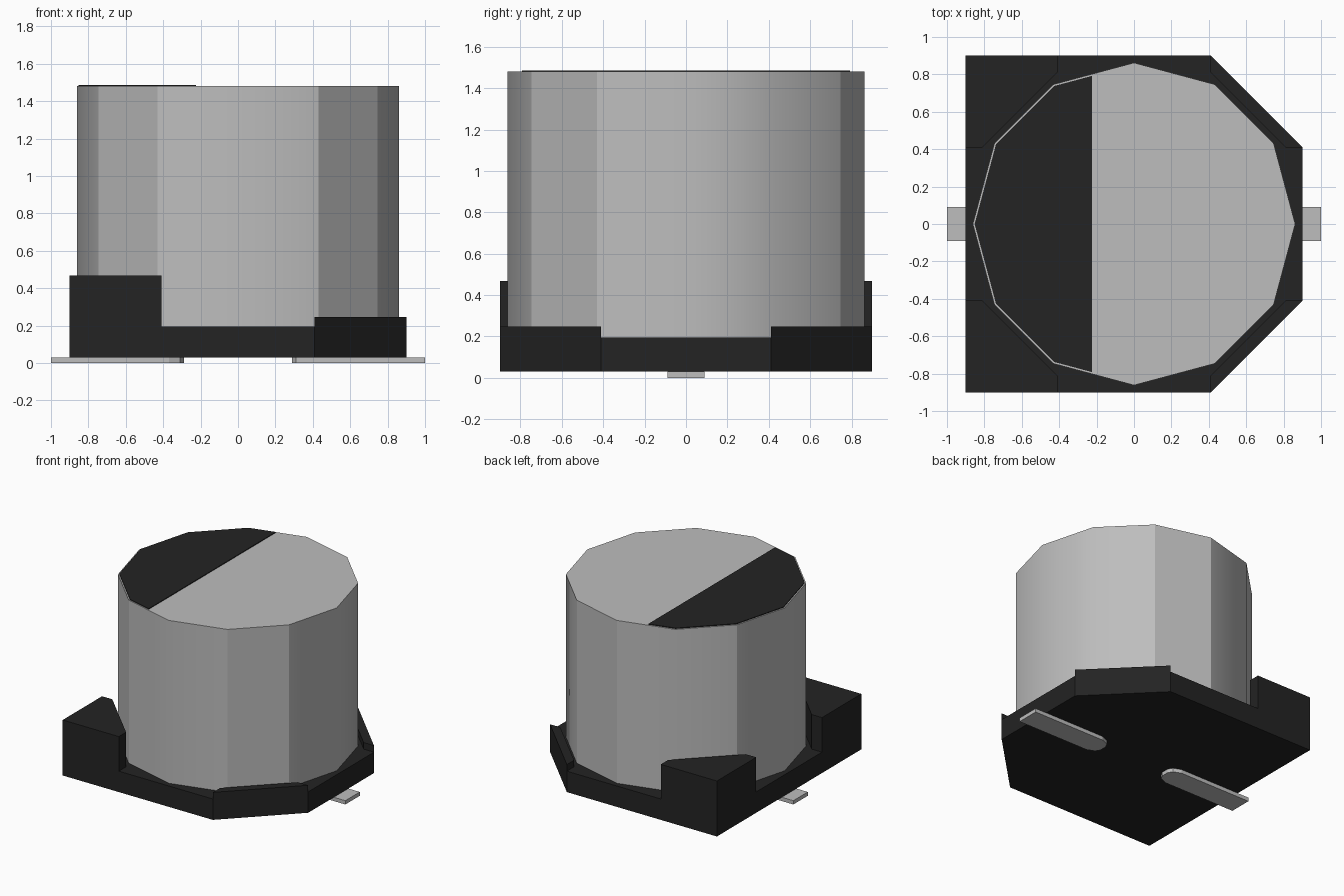
import bpy, bmesh, math

cube = bpy.data.objects.get("Cube")
if cube:
    bpy.data.objects.remove(cube, do_unlink=True)


def material(name, color):
    mat = bpy.data.materials.new(name)
    mat.use_nodes = True
    mat.diffuse_color = (*color, 1)
    mat.node_tree.nodes["Principled BSDF"].inputs["Base Color"].default_value = (*color, 1)
    return mat


METAL = material("light grey metal", (0.51, 0.51, 0.51))
BLACK = material("black plastic", (0.017, 0.017, 0.017))


def prism(name, outline, z0, z1, mat):
    """Extrude a flat outline from z0 up to z1."""
    bm = bmesh.new()
    face = bm.faces.new([bm.verts.new((x, y, z0)) for x, y in outline])
    top = bmesh.ops.extrude_face_region(bm, geom=[face])["geom"]
    for v in top:
        if isinstance(v, bmesh.types.BMVert):
            v.co.z = z1
    bmesh.ops.recalc_face_normals(bm, faces=bm.faces)
    mesh = bpy.data.meshes.new(name)
    bm.to_mesh(mesh)
    bm.free()
    mesh.materials.append(mat)
    obj = bpy.data.objects.new(name, mesh)
    bpy.context.collection.objects.link(obj)
    return obj


def ring(radius, sides=12):
    return [(radius * math.cos(2 * math.pi * i / sides),
             radius * math.sin(2 * math.pi * i / sides)) for i in range(sides)]


# Twelve-sided can, with a few of its upright edges blended smooth
can = prism("can", ring(0.862), 0.19, 1.48, METAL)
mesh = can.data
SOFT = {0, 30, 120, 180, 270}
for poly in mesh.polygons:
    poly.use_smooth = abs(poly.normal.z) < 0.5
for edge in mesh.edges:
    a, b = (mesh.vertices[i].co for i in edge.vertices)
    upright = abs(a.z - b.z) > 0.1
    angle = round(math.degrees(math.atan2(a.y, a.x))) % 360
    edge.use_edge_sharp = not (upright and angle in SOFT)

# Polarity mark: thin plate cut off along a straight line
CUT = -0.225
pts = ring(0.852)
mark_outline = []
for (x0, y0), (x1, y1) in zip(pts, pts[1:] + pts[:1]):
    if x0 <= CUT:
        mark_outline.append((x0, y0))
    if (x0 <= CUT) != (x1 <= CUT):
        t = (CUT - x0) / (x1 - x0)
        mark_outline.append((CUT, y0 + t * (y1 - y0)))
prism("polarity_mark", mark_outline, 1.479, 1.486, BLACK)

# Base plate with two chamfered corners on the +x side
E, C, N = 0.9, 0.41, 0.81
prism("base_plate", [(-E, -E), (C, -E), (E, -C), (E, C), (C, E), (-E, E)],
      0.03, 0.195, BLACK)

# Corner holders and terminals, mirrored
for s, side in ((-1, "front"), (1, "back")):
    tall = [(-E, s * E), (-C, s * E), (-C, s * N), (-N, s * C), (-E, s * C)]
    prism(side + "_tall_corner", tall, 0.19, 0.468, BLACK)
    low = [(C, s * E), (E, s * C), (N, s * C), (C, s * N)]
    prism(side + "_low_corner", low, 0.19, 0.247, BLACK)

for s, side in ((1, "left"), (-1, "right")):
    pad = [(s, -0.09), (s, 0.09), (s * 0.37, 0.09), (s * 0.31, 0.065),
           (s * 0.29, 0.03), (s * 0.29, -0.03), (s * 0.31, -0.065), (s * 0.37, -0.09)]
    prism(side + "_terminal", pad, 0.0, 0.03, METAL)
